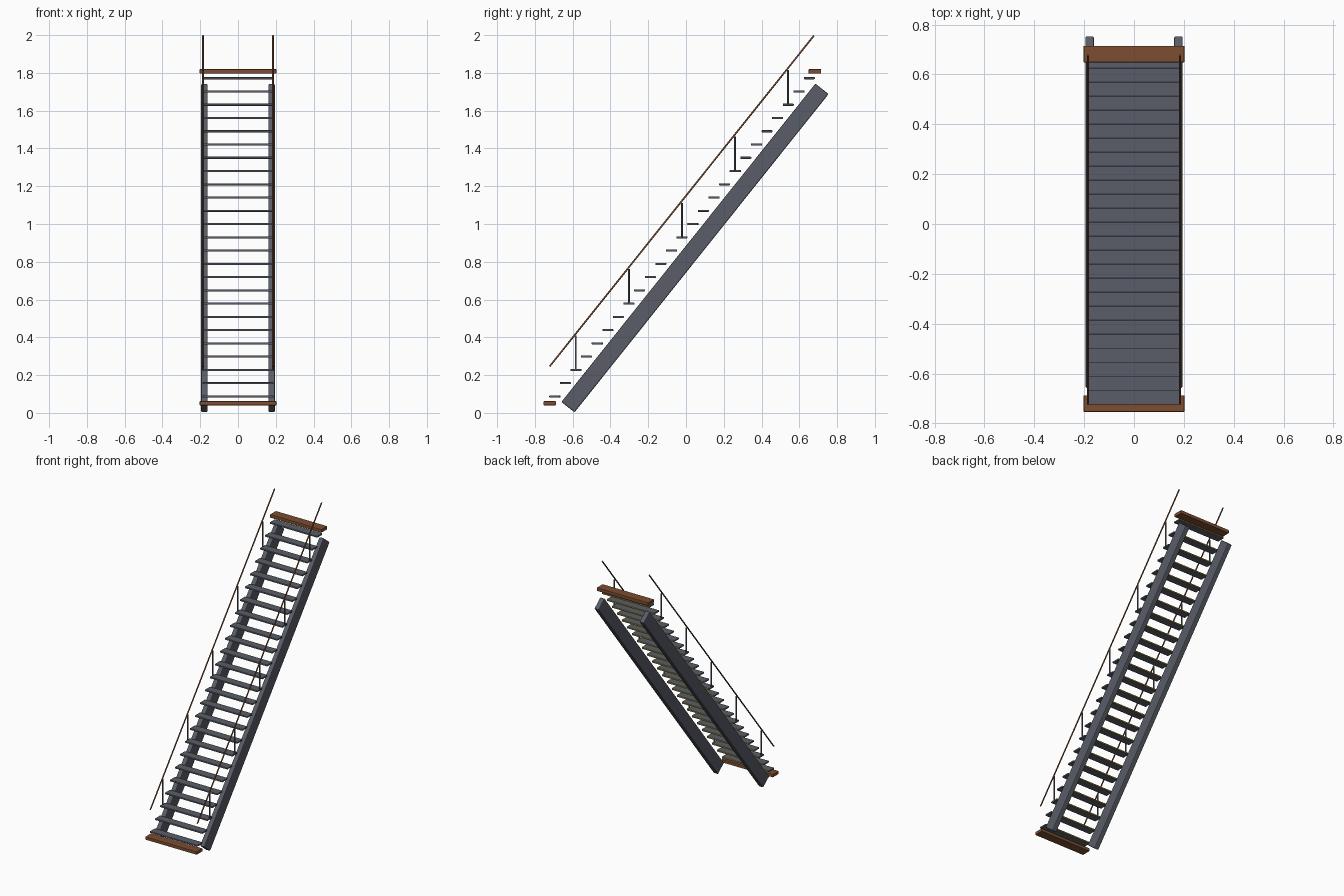
import bpy
from mathutils import Vector

if "Cube" in bpy.data.objects:
    bpy.data.objects.remove(bpy.data.objects["Cube"])


def material(name, rgb):
    m = bpy.data.materials.new(name)
    m.diffuse_color = (*rgb, 1)
    m.use_nodes = True
    m.node_tree.nodes["Principled BSDF"].inputs["Base Color"].default_value = m.diffuse_color
    return m


STEEL = material("dark_steel", (0.10, 0.11, 0.135))
WOOD = material("brown_wood", (0.20, 0.075, 0.03))
YELLOW = material("edge_yellow", (0.30, 0.20, 0.03))


def finish(obj, name, mat, bevel=0.0, segments=2):
    obj.name = name
    obj.data.materials.append(mat)
    if bevel:
        b = obj.modifiers.new("bevel", 'BEVEL')
        b.width = bevel
        b.segments = segments
    return obj


def box(name, center, size, mat, bevel=0.0):
    bpy.ops.mesh.primitive_cube_add(size=1, location=center)
    o = bpy.context.object
    o.scale = size
    bpy.ops.object.transform_apply(location=False, rotation=False, scale=True)
    return finish(o, name, mat, bevel)


def rod(name, a, b, radius, mat):
    a, b = Vector(a), Vector(b)
    bpy.ops.mesh.primitive_cylinder_add(vertices=12, radius=radius,
                                        depth=(b - a).length, location=(a + b) / 2)
    o = bpy.context.object
    o.rotation_euler = (b - a).to_track_quat('Z', 'Y').to_euler()
    bpy.ops.object.shade_smooth_by_angle()
    return finish(o, name, mat)


COUNT = 25
RISE, RUN = 0.0702, 0.0562
Y0, Z0 = -0.696, 0.087


def step_pos(i):
    return Y0 + i * RUN, Z0 + i * RISE


# Treads with a thin yellow strip along the back edge
for i in range(COUNT):
    y, z = step_pos(i)
    box(f"tread_{i + 1}", (0, y, z), (0.374, 0.056, 0.011), STEEL, 0.002)
    box(f"tread_edge_{i + 1}", (0, y + 0.0285, z), (0.366, 0.004, 0.009), YELLOW)

direction = Vector((0, 1.345, 1.685))
for side, sx in (("left", -1), ("right", 1)):
    # Sloping side beam
    beam = box(f"{side}_stringer", (sx * 0.178, 0.0475, 0.873),
               (0.035, 0.089, direction.length), STEEL, 0.006)
    beam.rotation_euler.x = -direction.angle(Vector((0, 0, 1)))

    # Handrail parallel to the flight
    x = sx * 0.185
    rod(f"{side}_handrail", (x, -0.722, 0.246), (x, 0.677, 1.997), 0.0045, WOOD)

    # Posts on every fifth tread
    for n, i in enumerate(range(2, COUNT, 5)):
        y, z = step_pos(i)
        rod(f"{side}_post_{n + 1}", (x, y, z), (x, y, z + 0.183), 0.005, STEEL)

# Boards at the foot and head of the stairs
box("bottom_landing", (0, -0.721, 0.051), (0.405, 0.066, 0.022), WOOD, 0.003)
box("top_landing", (0, 0.682, 1.808), (0.405, 0.066, 0.024), WOOD, 0.003)
